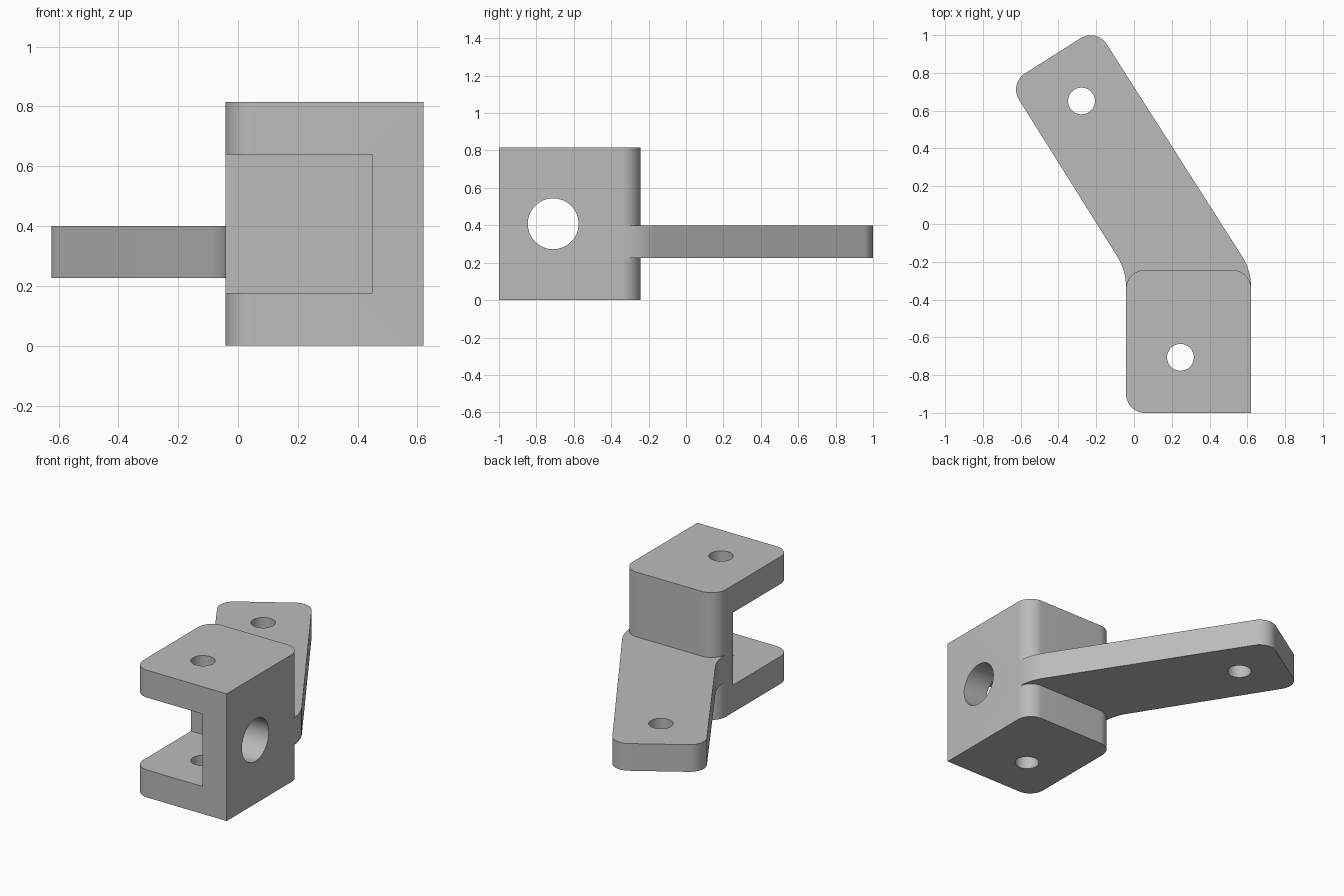
import bpy, bmesh, math
from mathutils import Vector

if "Cube" in bpy.data.objects:
    bpy.data.objects.remove(bpy.data.objects["Cube"])

grey = bpy.data.materials.new("plain grey")
grey.diffuse_color = (0.5, 0.5, 0.5, 1)
grey.use_nodes = True
grey.node_tree.nodes["Principled BSDF"].inputs["Base Color"].default_value = grey.diffuse_color


def rounded(points, steps=12):
    """Outline from (x, y, radius) corners, each replaced by a tangent arc."""
    out = []
    n = len(points)
    for i, (x, y, r) in enumerate(points):
        p = Vector((x, y))
        if r == 0:
            out.append(p)
            continue
        a = (Vector(points[i - 1][:2]) - p).normalized()
        b = (Vector(points[(i + 1) % n][:2]) - p).normalized()
        half = a.angle(b) / 2
        c = p + (a + b).normalized() * (r / math.sin(half))
        start = p + a * (r / math.tan(half)) - c
        end = p + b * (r / math.tan(half)) - c
        for k in range(steps + 1):
            t = k / steps
            out.append(c + (start * (1 - t) + end * t).normalized() * r)
    return out


def prism(name, outline, z0, z1):
    bm = bmesh.new()
    face = bm.faces.new([bm.verts.new((p.x, p.y, z0)) for p in outline])
    new = bmesh.ops.extrude_face_region(bm, geom=[face])["geom"]
    bmesh.ops.translate(bm, vec=(0, 0, z1 - z0),
                        verts=[v for v in new if isinstance(v, bmesh.types.BMVert)])
    bmesh.ops.recalc_face_normals(bm, faces=bm.faces[:])
    mesh = bpy.data.meshes.new(name)
    bm.to_mesh(mesh)
    bm.free()
    mesh.materials.append(grey)
    ob = bpy.data.objects.new(name, mesh)
    bpy.context.collection.objects.link(ob)
    return ob


def drill(name, loc, radius, depth, rot=(0, 0, 0)):
    bpy.ops.mesh.primitive_cylinder_add(vertices=64, radius=radius, depth=depth,
                                        location=loc, rotation=rot)
    ob = bpy.context.object
    ob.name = name
    ob.data.materials.append(grey)
    return ob


def combine(target, tool, operation):
    mod = target.modifiers.new(operation.lower(), "BOOLEAN")
    mod.operation, mod.solver, mod.object = operation, "EXACT", tool
    bpy.context.view_layer.objects.active = target
    bpy.ops.object.modifier_apply(modifier=mod.name)
    bpy.data.objects.remove(tool)


# Clevis block: three rounded upright corners, one sharp
L, R, BACK, TOP = -0.042, 0.62, -0.243, 0.815
bracket = prism("bracket", rounded([(L, -1, 0.1), (R, -1, 0), (R, BACK, 0.1),
                                    (L, BACK, 0.1)]), 0, TOP)

# Slot open to the front and left, leaving a back and a right wall
slot = prism("slot_cutter", rounded([(-0.2, -1.2, 0), (0.45, -1.2, 0),
                                     (0.45, -0.414, 0), (-0.2, -0.414, 0)]), 0.176, 0.64)
combine(bracket, slot, "DIFFERENCE")

# Angled arm, blended into the block sides
arm = prism("arm", rounded([(0, -0.38, 0), (R - 0.04, -0.38, 0), (R, -0.343, 0),
                            (R, -0.246, 0.31), (-0.199, 1.037, 0.1),
                            (-0.662, 0.743, 0.1), (L, -0.246, 0.31), (L, -0.343, 0)]),
            0.226, 0.4)
combine(bracket, arm, "UNION")

# Pin holes through both plates and the arm, large hole in the right wall
combine(bracket, drill("pin_cutter", (0.246, -0.706, 0.4), 0.071, 2), "DIFFERENCE")
combine(bracket, drill("arm_cutter", (-0.278, 0.651, 0.3), 0.071, 1), "DIFFERENCE")
combine(bracket, drill("side_cutter", (0.6, -0.71, 0.408), 0.136, 0.6,
                       (0, math.pi / 2, 0)), "DIFFERENCE")

# Smooth the rounded faces, keep machined edges crisp
bpy.ops.object.select_all(action="DESELECT")
bracket.select_set(True)
bpy.context.view_layer.objects.active = bracket
bpy.ops.object.shade_smooth_by_angle(angle=math.radians(30))
